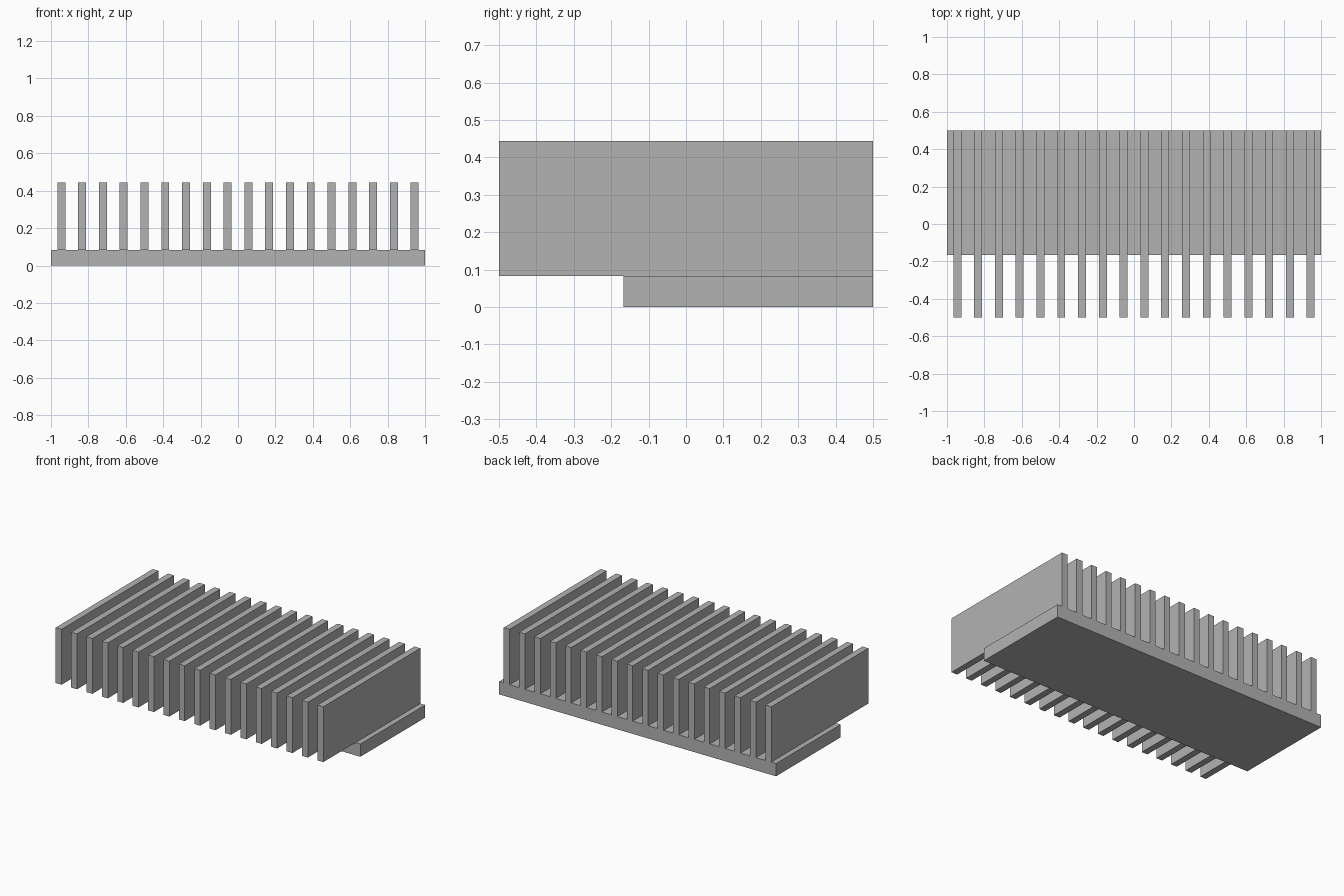
import bpy

cube = bpy.data.objects.get("Cube")
if cube:
    bpy.data.objects.remove(cube, do_unlink=True)

# Single plain metal colour
COLOR = (0.45, 0.45, 0.45, 1)
metal = bpy.data.materials.new("grey_metal")
metal.use_nodes = True
metal.diffuse_color = COLOR
metal.node_tree.nodes["Principled BSDF"].inputs["Base Color"].default_value = COLOR


def box(name, low, high):
    """Add an axis-aligned box spanning two corners."""
    center = [(a + b) / 2 for a, b in zip(low, high)]
    bpy.ops.mesh.primitive_cube_add(size=1, location=center)
    obj = bpy.context.object
    obj.name = name
    obj.scale = [b - a for a, b in zip(low, high)]
    bpy.ops.object.transform_apply(location=False, rotation=False, scale=True)
    obj.data.materials.append(metal)
    return obj


BASE_TOP, FIN_TOP = 0.0833, 0.4444
FIN_COUNT, PITCH, THICKNESS = 18, 1 / 9, 0.0425

# Base plate under the rear two thirds of the fins
box("base_plate", (-1, -0.1667, 0), (1, 0.5, BASE_TOP))

# Evenly spaced upright fins overhanging the front
for i in range(FIN_COUNT):
    x = (i - (FIN_COUNT - 1) / 2) * PITCH
    box(f"fin_{i + 1}", (x - THICKNESS / 2, -0.5, BASE_TOP),
        (x + THICKNESS / 2, 0.5, FIN_TOP))
